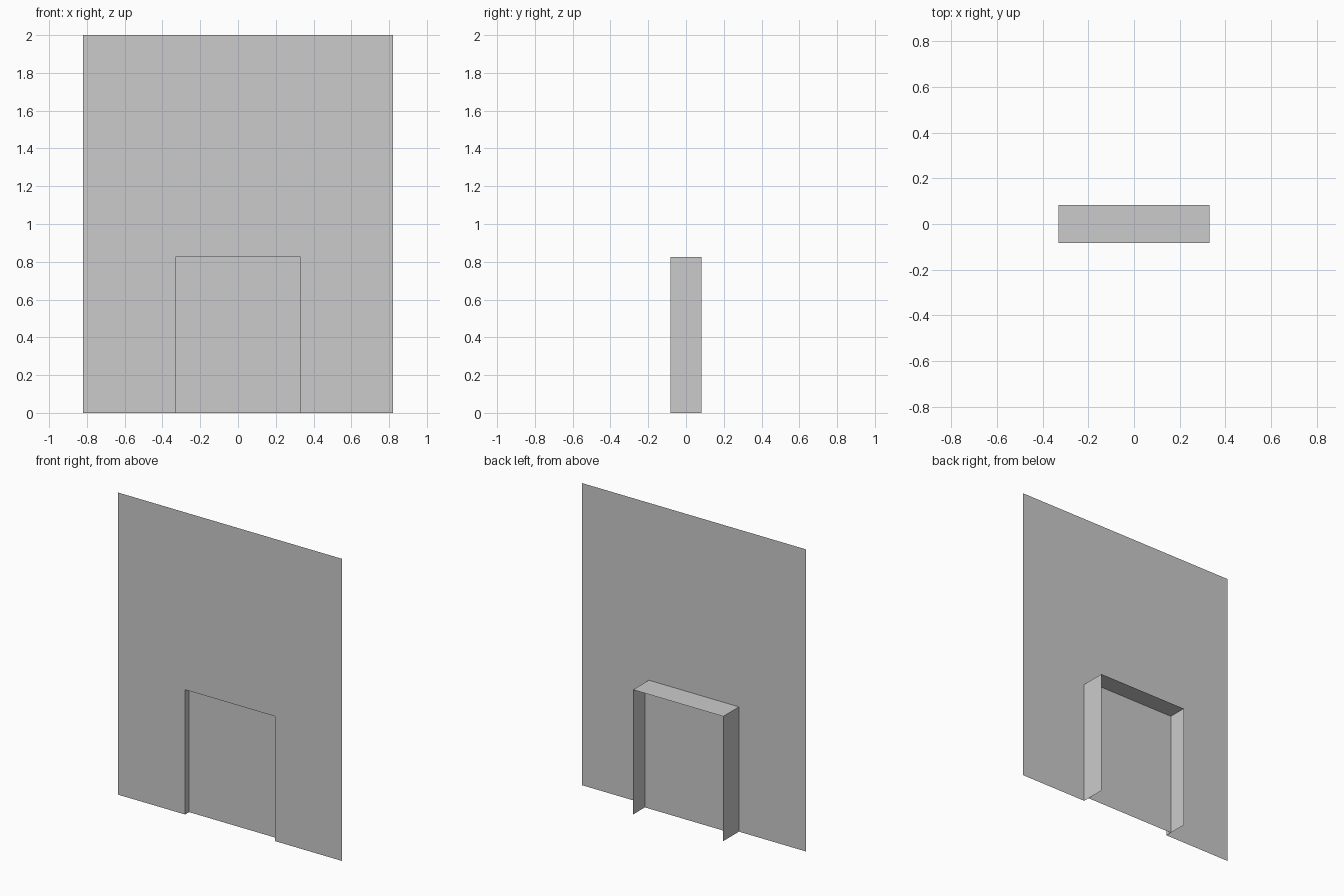
import bpy

if "Cube" in bpy.data.objects:
    bpy.data.objects.remove(bpy.data.objects["Cube"])

W, H = 0.82, 2.0                # wall half width, height
DW, DH = 0.33, 0.826            # doorway half width, height
FRONT, BACK, PANEL = -0.0825, 0.0825, -0.041


def mesh_object(name, verts, faces):
    mesh = bpy.data.meshes.new(name)
    mesh.from_pydata(verts, [], faces)
    obj = bpy.data.objects.new(name, mesh)
    bpy.context.collection.objects.link(obj)
    return obj


def sheet(name, profile, y):
    """Flat upright face facing the front."""
    return mesh_object(name, [(x, y, z) for x, z in profile],
                       [tuple(range(len(profile)))])


arch = [(-DW, 0), (-DW, DH), (DW, DH), (DW, 0)]

# Thin wall with the doorway cut out of its lower edge
outline = [(-W, 0)] + arch + [(W, 0), (W, H), (-W, H)]
sheet("wall", outline, FRONT)

# Door leaf set slightly behind the wall
sheet("door_panel", arch[::-1], PANEL)

# Jambs and lintel running back from the opening, open at the floor
n = len(arch)
mesh_object("door_frame",
            [(x, y, z) for y in (FRONT, BACK) for x, z in arch],
            [(i, i + 1, i + 1 + n, i + n) for i in range(n - 1)])
